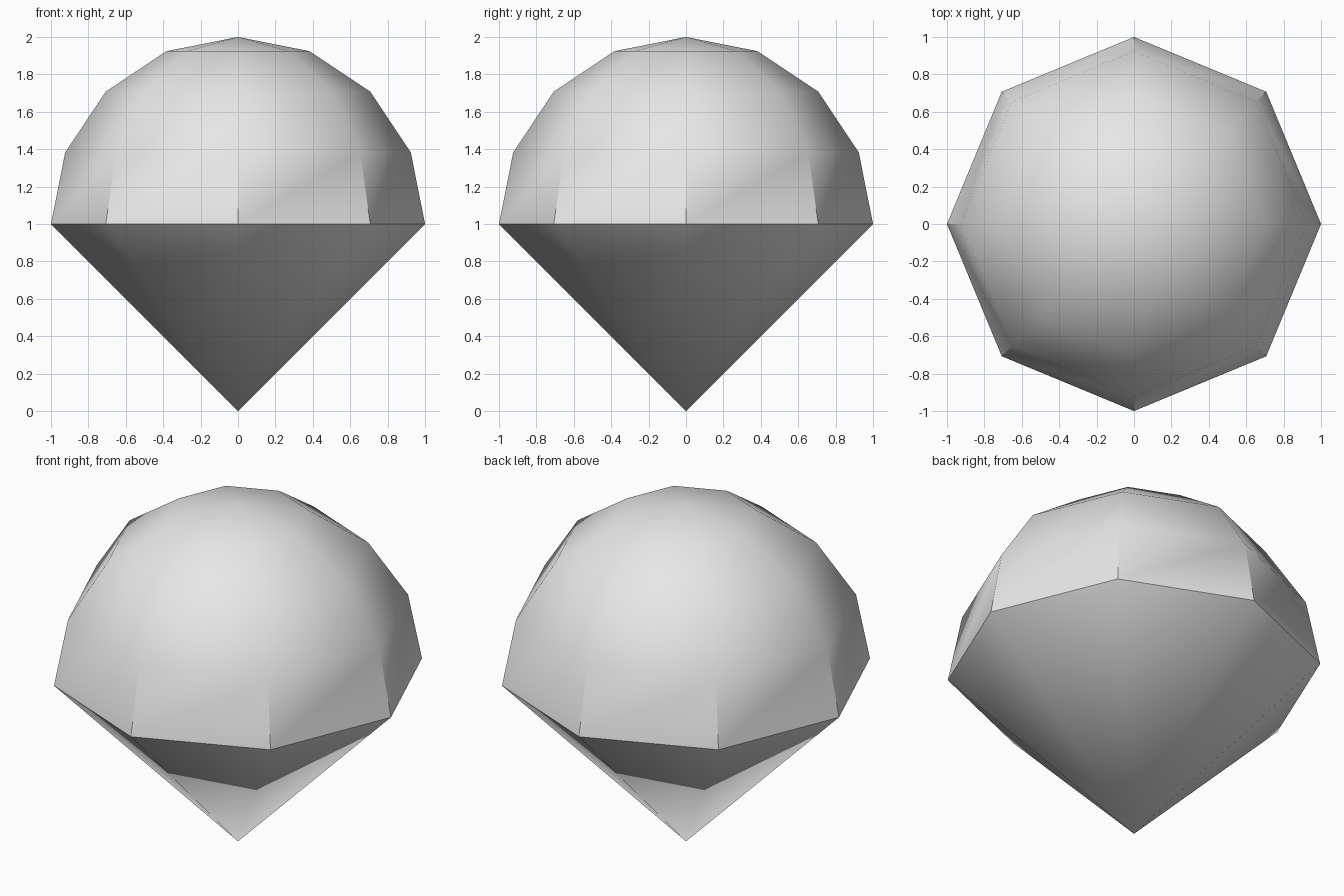
import bpy, math

if "Cube" in bpy.data.objects:
    bpy.data.objects.remove(bpy.data.objects["Cube"])

SIDES = 8

grey = bpy.data.materials.new("light_grey")
grey.diffuse_color = (0.8, 0.8, 0.8, 1)
grey.use_nodes = True
grey.node_tree.nodes["Principled BSDF"].inputs["Base Color"].default_value = grey.diffuse_color


def lathe(name, rings, tip, flip=False):
    """Rings of (radius, z) closed at one end by a tip on the axis."""
    verts = [(r * math.cos(a), r * math.sin(a), z) for r, z in rings
             for a in (2 * math.pi * i / SIDES for i in range(SIDES))]
    verts.append((0, 0, tip))
    faces = []
    for i in range(SIDES):
        j = (i + 1) % SIDES
        for k in range(len(rings) - 1):
            a, b = k * SIDES, (k + 1) * SIDES
            faces.append((a + i, a + j, b + j, b + i))
        last = (len(rings) - 1) * SIDES
        faces.append((last + i, last + j, len(verts) - 1))
    if flip:
        faces = [f[::-1] for f in faces]
    mesh = bpy.data.meshes.new(name)
    mesh.from_pydata(verts, [], faces)
    mesh.materials.append(grey)
    obj = bpy.data.objects.new(name, mesh)
    bpy.context.collection.objects.link(obj)
    bpy.ops.object.select_all(action='DESELECT')
    obj.select_set(True)
    bpy.context.view_layer.objects.active = obj
    bpy.ops.object.shade_smooth_by_angle(angle=math.radians(40))
    return obj


# Rounded upper half
arc = [math.radians(22.5 * k) for k in range(4)]
lathe("dome", [(math.cos(t), 1 + math.sin(t)) for t in arc], 2)

# Pointed lower half
lathe("cone", [(1, 1)], 0, flip=True)
